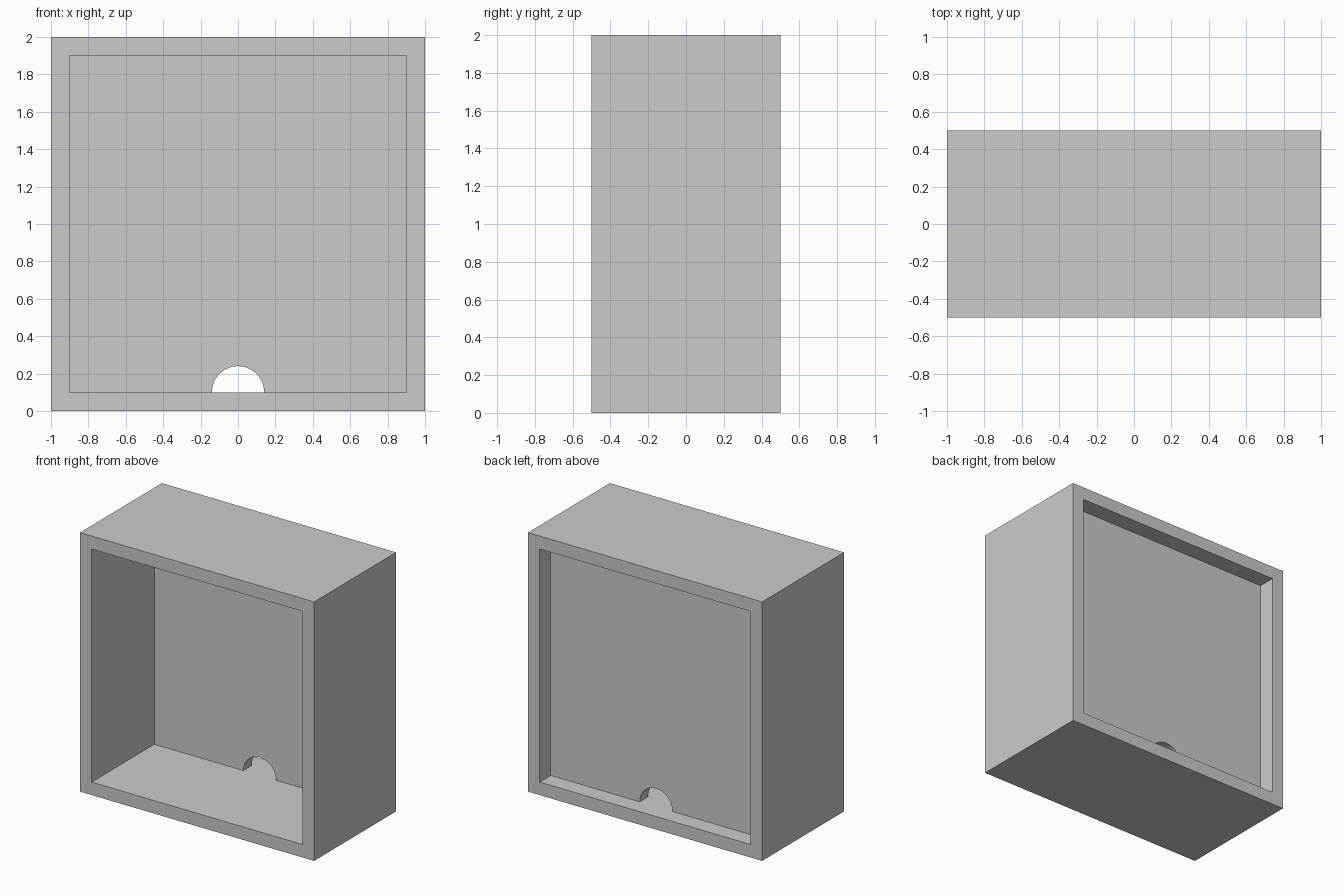
import bpy, bmesh
from math import cos, sin, pi

if "Cube" in bpy.data.objects:
    bpy.data.objects.remove(bpy.data.objects["Cube"])

OUTER, WALL, TOP = 1.0, 0.1, 2.0
INNER = OUTER - WALL
PANEL_FRONT, PANEL_BACK = 0.265, 0.365
HOLE_RADIUS = 0.14


def finish(name, bm):
    bmesh.ops.recalc_face_normals(bm, faces=bm.faces[:])
    mesh = bpy.data.meshes.new(name)
    bm.to_mesh(mesh)
    bm.free()
    obj = bpy.data.objects.new(name, mesh)
    bpy.context.collection.objects.link(obj)
    return obj


def rect(half, low, high):
    return [(-half, low), (half, low), (half, high), (-half, high)]


def extrude_y(bm, faces, depth):
    out = bmesh.ops.extrude_face_region(bm, geom=faces)
    moved = [g for g in out["geom"] if isinstance(g, bmesh.types.BMVert)]
    bmesh.ops.translate(bm, verts=moved, vec=(0, depth, 0))


# Square open frame: ring between two rectangles, extruded front to back
bm = bmesh.new()
outer, inner = [[bm.verts.new((x, -0.5, z)) for x, z in pts] for pts in
                (rect(OUTER, 0, TOP), rect(INNER, WALL, TOP - WALL))]
ring = [bm.faces.new((outer[i], outer[(i + 1) % 4], inner[(i + 1) % 4], inner[i]))
        for i in range(4)]
extrude_y(bm, ring, 1.0)
# Merge the coplanar mitre seams into clean shapes where possible
finish("outer_frame", bm)

# Recessed panel with a half-round cable notch at the bottom edge
steps = 24
arch = [(-HOLE_RADIUS * cos(pi * i / steps), WALL + HOLE_RADIUS * sin(pi * i / steps))
        for i in range(steps + 1)]
corners = rect(INNER, WALL, TOP - WALL)
profile = [corners[0]] + arch + corners[1:]
bm = bmesh.new()
face = bm.faces.new([bm.verts.new((x, PANEL_FRONT, z)) for x, z in profile])
extrude_y(bm, [face], PANEL_BACK - PANEL_FRONT)
panel = finish("inner_panel", bm)

bpy.context.view_layer.objects.active = panel
panel.select_set(True)
bpy.ops.object.shade_smooth_by_angle()
